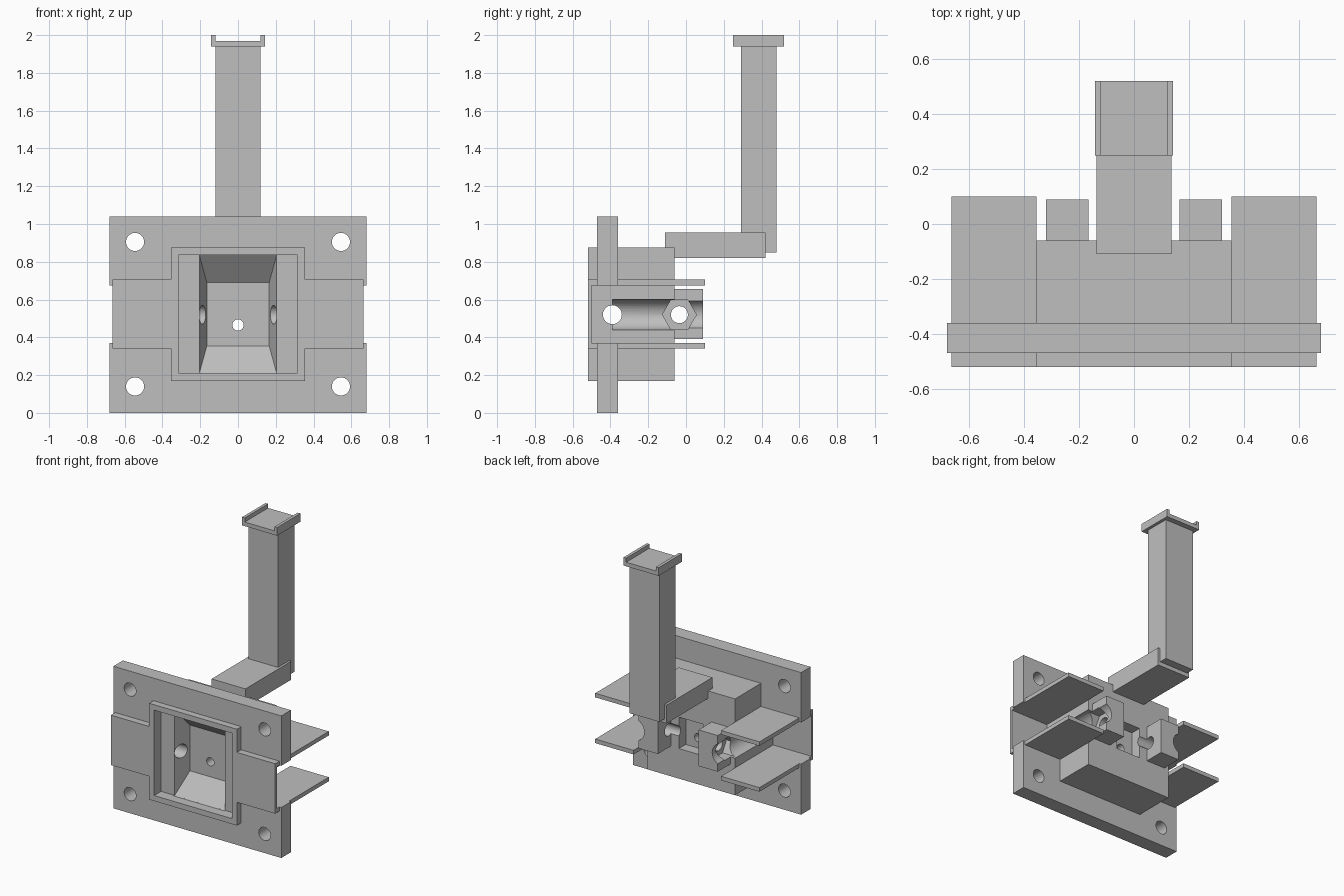
import bpy, bmesh, math
from mathutils import Matrix, Vector

old = bpy.data.objects.get("Cube")
if old:
    bpy.data.objects.remove(old)

grey = bpy.data.materials.new("plain grey")
grey.use_nodes = True
grey.diffuse_color = (0.52, 0.52, 0.52, 1)
grey.node_tree.nodes["Principled BSDF"].inputs["Base Color"].default_value = (0.52, 0.52, 0.52, 1)


def finish(name, bm):
    bmesh.ops.recalc_face_normals(bm, faces=bm.faces)
    mesh = bpy.data.meshes.new(name)
    bm.to_mesh(mesh)
    bm.free()
    mesh.materials.append(grey)
    ob = bpy.data.objects.new(name, mesh)
    bpy.context.collection.objects.link(ob)
    return ob


def box(name, x, y, z):
    bm = bmesh.new()
    bmesh.ops.create_cube(bm, size=1)
    for v in bm.verts:
        v.co = Vector([(a + b) / 2 + c * (b - a) for (a, b), c in zip((x, y, z), v.co)])
    return finish(name, bm)


def rod(name, axis, centre, radius, length, sides=32):
    bm = bmesh.new()
    turn = Matrix.Rotation(math.pi / 2, 4, "Y" if axis == "X" else "X")
    # a six-sided rod is turned so that a corner points up
    spin = Matrix.Rotation(math.pi / 2 if axis == "X" else 0, 4, "Z")
    if sides == 6:
        spin = Matrix.Rotation(math.pi / 2, 4, "Z") @ Matrix.Rotation(math.pi / 2, 4, "Z")
    bmesh.ops.create_cone(bm, cap_ends=True, segments=sides, radius1=radius, radius2=radius,
                          depth=length, matrix=Matrix.Translation(centre) @ turn @ spin)
    return finish(name, bm)


def funnel(name, front, back):
    # each end is (y, half width, low z, high z)
    bm = bmesh.new()
    rings = [[bm.verts.new((x, y, z)) for x, z in ((-w, lo), (w, lo), (w, hi), (-w, hi))]
             for y, w, lo, hi in (front, back)]
    for ring in rings:
        bm.faces.new(ring)
    for i in range(4):
        j = (i + 1) % 4
        bm.faces.new((rings[0][i], rings[0][j], rings[1][j], rings[1][i]))
    return finish(name, bm)


def boolean(target, tools, operation="DIFFERENCE"):
    bpy.context.view_layer.objects.active = target
    for tool in tools:
        mod = target.modifiers.new("shape", "BOOLEAN")
        mod.operation = operation
        mod.solver = "EXACT"
        mod.object = tool
        bpy.ops.object.modifier_apply(modifier=mod.name)
        bpy.data.objects.remove(tool)


def smooth(ob):
    bpy.ops.object.select_all(action="DESELECT")
    ob.select_set(True)
    bpy.context.view_layer.objects.active = ob
    bpy.ops.object.shade_smooth_by_angle(angle=math.radians(25))


# Mounting plate with corner holes, centre opening and side slots
plate = box("mounting_plate", (-0.68, 0.68), (-0.47, -0.36), (0, 1.04))
boolean(plate, [box("opening", (-0.355, 0.355), (-0.6, -0.2), (0.17, 0.875)),
                box("side_slots", (-0.8, 0.8), (-0.6, -0.2), (0.37, 0.675))]
        + [rod("bolt_hole", "Y", (x, -0.42, z), 0.048, 0.4)
           for x in (-0.545, 0.545) for z in (0.14, 0.905)])
smooth(plate)

# Housing with two hinge ears
housing = box("housing", (-0.355, 0.355), (-0.52, -0.06), (0.17, 0.875))
boolean(housing, [box("ear", (min(a, b), max(a, b)), (-0.1, 0.09), (0.39, 0.655))
                  for a, b in ((0.165, 0.32), (-0.165, -0.32))], "UNION")

# Front recess, tapered pocket, rear notch and drilled holes
cuts = [box("recess", (-0.315, 0.315), (-0.6, -0.44), (0.21, 0.835)),
        funnel("pocket", (-0.45, 0.208, 0.198, 0.847), (-0.32, 0.165, 0.355, 0.69)),
        box("rear_notch", (-0.1, 0.1), (-0.14, 0), (0.39, 0.62)),
        rod("rear_hole", "Y", (0, -0.2, 0.465), 0.03, 0.4),
        rod("side_hole", "X", (0, -0.39, 0.52), 0.05, 1),
        rod("pivot_hole", "X", (0, -0.035, 0.52), 0.045, 1)]
# Rounded side grooves and hexagonal nut pockets
for s in (-1, 1):
    cuts.append(rod("side_groove", "Y", (s * 0.355, -0.14, 0.52), 0.08, 0.5))
    cuts.append(rod("nut_pocket", "X", (s * 0.34, -0.035, 0.52), 0.09, 0.2, 6))
boolean(housing, cuts)
smooth(housing)

# Side channels: front wall with an upper and a lower shelf
for s, side in ((1, "left"), (-1, "right")):
    xs = sorted((s * 0.355, s * 0.665))
    box(side + "_channel_wall", xs, (-0.52, -0.5), (0.34, 0.705))
    box(side + "_upper_shelf", xs, (-0.52, 0.1), (0.675, 0.705))
    box(side + "_lower_shelf", xs, (-0.52, 0.1), (0.34, 0.37))

# Bent arm: horizontal bar, upright post and a lipped cradle
box("arm_bar", (-0.137, 0.137), (-0.11, 0.42), (0.82, 0.955))
box("upright_post", (-0.12, 0.12), (0.29, 0.48), (0.85, 1.95))
cradle = box("cradle", (-0.142, 0.142), (0.25, 0.52), (1.94, 2))
boolean(cradle, [box("cradle_slot", (-0.12, 0.12), (0.1, 0.7), (1.97, 2.1))])
